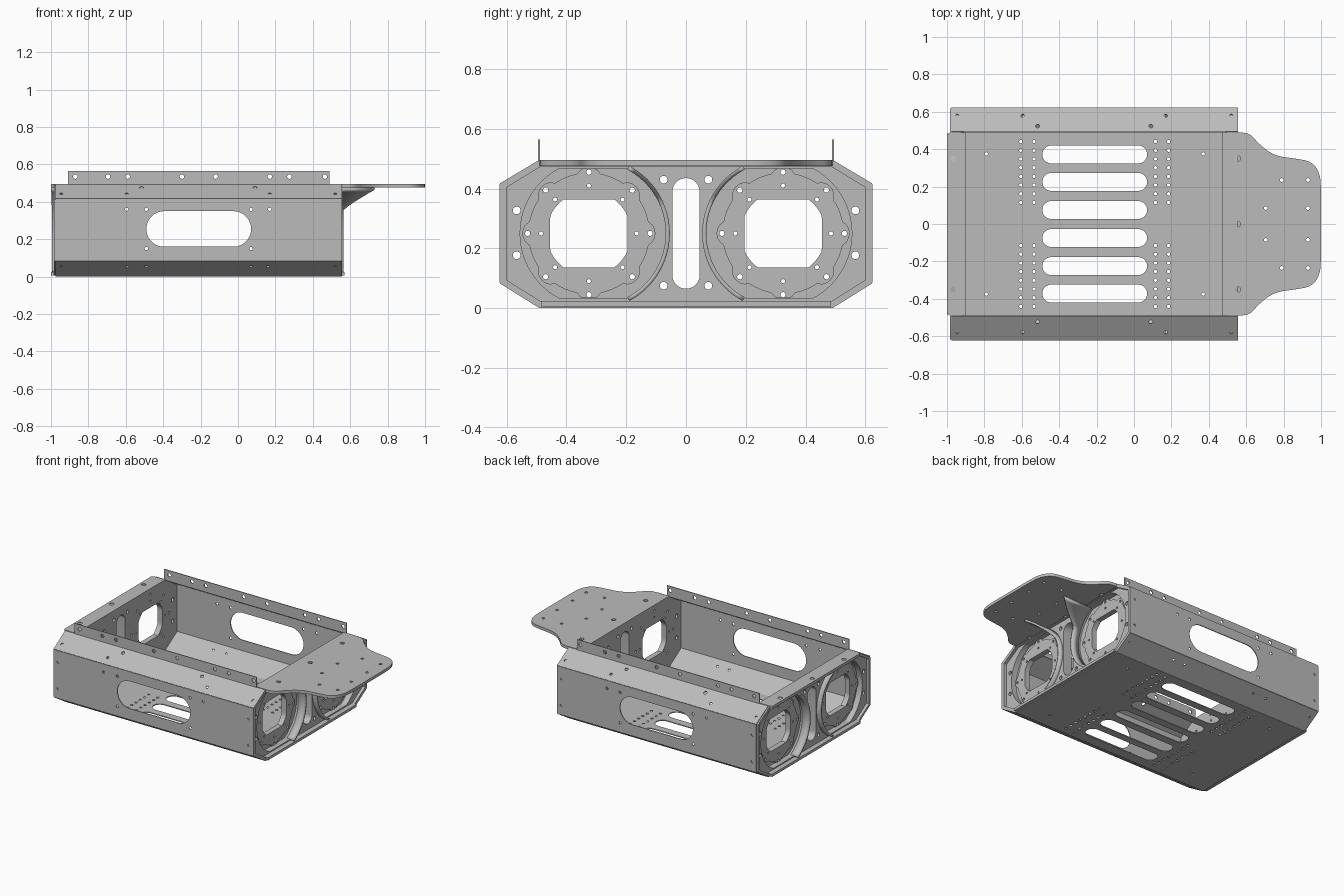
import bpy, bmesh
from math import sin, cos, pi, radians, sqrt
from mathutils import Vector, Matrix

cube = bpy.data.objects.get("Cube")
if cube:
    bpy.data.objects.remove(cube)

GREY = (0.5, 0.5, 0.5, 1)
metal = bpy.data.materials.new("grey metal")
metal.use_nodes = True
metal.diffuse_color = GREY
metal.node_tree.nodes["Principled BSDF"].inputs["Base Color"].default_value = GREY

X, Y, Z = Vector((1, 0, 0)), Vector((0, 1, 0)), Vector((0, 0, 1))
parts = []


def add_object(name, mesh):
    obj = bpy.data.objects.new(name, mesh)
    mesh.materials.clear()
    mesh.materials.append(metal)
    bpy.context.collection.objects.link(obj)
    parts.append(obj)
    return obj


def plate(name, outline, holes, origin, u, v, t):
    """Flat plate with holes, drawn in the u-v plane, centred on its thickness."""
    curve = bpy.data.curves.new(name, "CURVE")
    curve.dimensions, curve.fill_mode, curve.extrude = "2D", "BOTH", t / 2
    for loop in [outline] + holes:
        spline = curve.splines.new("POLY")
        spline.points.add(len(loop) - 1)
        for point, (a, b) in zip(spline.points, loop):
            point.co = (a, b, 0, 1)
        spline.use_cyclic_u = True
    helper = bpy.data.objects.new("helper", curve)
    bpy.context.collection.objects.link(helper)
    graph = bpy.context.evaluated_depsgraph_get()
    mesh = bpy.data.meshes.new_from_object(helper.evaluated_get(graph))
    bpy.data.objects.remove(helper)
    frame = Matrix((u, v, u.cross(v))).transposed().to_4x4()
    mesh.transform(Matrix.Translation(origin) @ frame)
    mesh.name = name
    return add_object(name, mesh)


def circle(cx, cy, r, n=16, ylim=9, zlim=9):
    """Circle, optionally cut flat at the sides and at the top and bottom."""
    pts = []
    for i in range(n):
        a = 2 * pi * (i + 0.5) / n
        pts.append((cx + max(-ylim, min(ylim, r * cos(a))),
                    cy + max(-zlim, min(zlim, r * sin(a)))))
    return pts


def slot(x0, x1, y0, y1, n=12):
    """Oblong with round ends along its longer direction."""
    r = min(x1 - x0, y1 - y0) / 2
    mx, my = (x1 - x0) / 2 - r, (y1 - y0) / 2 - r
    pts = []
    for i in range(4 * n):
        a = 2 * pi * (i + 0.5) / (4 * n)
        pts.append(((x0 + x1) / 2 + r * cos(a) + (mx if cos(a) > 0 else -mx),
                    (y0 + y1) / 2 + r * sin(a) + (my if sin(a) > 0 else -my)))
    return pts


def box_outline(x0, x1, y0, y1):
    return [(x0, y0), (x1, y0), (x1, y1), (x0, y1)]


def rounded(pts, passes=2):
    for _ in range(passes):
        new = [pts[0]]
        for (a, b), (c, d) in zip(pts, pts[1:]):
            new += [(0.75 * a + 0.25 * c, 0.75 * b + 0.25 * d),
                    (0.25 * a + 0.75 * c, 0.25 * b + 0.75 * d)]
        pts = new + [pts[-1]]
    return pts


# Folded sheet: floor with slots and a grid of bolt holes
LEFT, RIGHT, SHEET = -0.975, 0.555, 0.006
floor_holes = [slot(-0.49, 0.07, y - 0.048, y + 0.048)
               for y in (-0.372, -0.225, -0.075, 0.075, 0.225, 0.372)]
for side in (-1, 1):
    for x in (-0.605, -0.535, 0.115, 0.185):
        floor_holes += [circle(x, side * (0.115 + 0.0465 * i), 0.009, 10) for i in range(8)]
    floor_holes += [circle(x, side * 0.375, 0.009) for x in (-0.79, 0.37)]
plate("floor_sheet", box_outline(LEFT, RIGHT, -0.49, 0.49), floor_holes,
      Z * 0.003, X, Y, SHEET)

# Folded sheet: the four bends of each side wall
ends = (-0.945, 0.52)
wall_holes = [slot(-0.49, 0.07, 0.075, 0.265)]
wall_holes += [circle(x, z, 0.009) for x in ends for z in (0.065, 0.25)]
wall_holes += [circle(x, 0.275, 0.009) for x in (-0.595, -0.49, 0.07, 0.17)]
wall_holes += [circle(x, 0.065, 0.009) for x in (-0.49, 0.07)]
lower_holes = [circle(x, 0.1, 0.008) for x in ends + (-0.59, -0.49, 0.07, 0.16)]
upper_holes = [circle(x, 0.05, 0.009) for x in ends + (-0.595, 0.17)]
upper_holes += [circle(x, 0.115, 0.011) for x in (-0.515, 0.09)]
flange_holes = [circle(x, 0.043, 0.012) for x in
                (-0.87, -0.695, -0.59, -0.3, -0.12, 0.17, 0.275, 0.465)]
profile = [(0.49, 0.003), (0.621, 0.085), (0.621, 0.415), (0.492, 0.492), (0.492, 0.565)]
bends = [("lower_slope", lower_holes), ("side_wall", wall_holes),
         ("upper_slope", upper_holes), ("top_flange", flange_holes)]
for side, label in ((-1, "front"), (1, "back")):
    for (name, holes), a, b in zip(bends, profile, profile[1:]):
        start, end = Vector((0, side * a[0], a[1])), Vector((0, side * b[0], b[1]))
        x0, x1 = (-0.91, 0.49) if name == "top_flange" else (LEFT, RIGHT)
        plate(f"{label}_{name}", box_outline(x0, x1, 0, (end - start).length), holes,
              start, X, (end - start).normalized(), SHEET)


# End castings
MID_Z, MOTOR_Y, RECESS_Y, RECESS_R = 0.25, 0.325, 0.31, 0.245


def octagon(d):
    y, c = 0.618 - d, 0.49 - 0.283 * d
    lo, hi, a, b = 0.005 + d, 0.491 - d, 0.085 + 0.56 * d, 0.413 - 0.56 * d
    return [(-c, lo), (c, lo), (y, a), (y, b), (c, hi), (-c, hi), (-y, b), (-y, a)]


def bolt_holes(cy):
    holes = []
    for i in range(8):
        a = i * pi / 4
        holes.append(circle(cy + 0.205 * cos(a), MID_Z + 0.205 * sin(a), 0.009, 10))
        holes.append(circle(cy + 0.16 * cos(a), MID_Z + 0.16 * sin(a), 0.007, 10))
    return holes


def motor_opening(cy):
    return circle(cy, MID_Z, 0.142, 64, 0.13, 0.114)


def boss_outline(cy):
    pts = []
    for i in range(96):
        a = 2 * pi * i / 96
        r = 0.203 + 0.02 * max(0, cos(8 * a)) ** 0.7
        pts.append((cy + r * cos(a), MID_Z + max(-0.215, min(0.219, r * sin(a)))))
    return pts


def arc_rib(name, x_in, x_edge, out, side, flare):
    """Curved wall along the central web, flaring outwards under the shelf."""
    bm = bmesh.new()
    rows = []
    for i in range(25):
        a = radians(-62 + 124 * i / 24)
        y = side * (RECESS_Y - (RECESS_R + 0.004) * cos(a))
        z = MID_Z + (RECESS_R + 0.004) * sin(a)
        x = x_edge + out * flare * max(0, (z - 0.36) / 0.11) ** 1.15
        rows.append((bm.verts.new((x_in, y, z)), bm.verts.new((x, y, z))))
    for (a, b), (c, d) in zip(rows, rows[1:]):
        bm.faces.new((a, b, d, c))
    mesh = bpy.data.meshes.new(name)
    bm.to_mesh(mesh)
    bm.free()
    mod = add_object(name, mesh).modifiers.new("thickness", "SOLIDIFY")
    mod.thickness, mod.offset = 0.014, 0


slit = slot(-0.046, 0.046, 0.065, 0.435)
common = [slit] + [circle(s * y, z, 0.013) for s in (-1, 1)
                   for y, z in ((0.075, 0.43), (0.075, 0.075), (0.567, 0.327), (0.567, 0.177))]
recesses = [circle(s * RECESS_Y, MID_Z, RECESS_R, 96, 9, 0.218) for s in (-1, 1)]
motor_holes = common + [h for s in (-1, 1)
                        for h in [motor_opening(s * MOTOR_Y)] + bolt_holes(s * MOTOR_Y)]

for out, label, inner in ((1, "right", 0.47), (-1, "left", -0.9)):
    def layer(name, outline, holes, d0, d1):
        plate(f"{label}_{name}", outline, holes,
              X * (inner + out * (d0 + d1) / 2), Y, Z, d1 - d0)

    layer("motor_plate", octagon(0.001), motor_holes, 0, 0.025)
    layer("end_frame", octagon(0.001), common + recesses, 0.025, 0.065)
    layer("end_rim", octagon(0), [octagon(0.017)], 0.025, 0.085)
    for side, word in ((-1, "front"), (1, "back")):
        cy = side * MOTOR_Y
        layer(f"{word}_motor_boss", boss_outline(cy),
              [motor_opening(cy)] + bolt_holes(cy), 0.025, 0.037)
        arc_rib(f"{label}_{word}_rib", inner + out * 0.04, inner + out * 0.095,
                out, side, 0.165 if out > 0 else 0.004)
    # Lip along the lower edge
    x0, x1 = sorted((inner, inner + out * 0.1))
    plate(f"{label}_bottom_lip", box_outline(x0, x1, -0.485, 0.485), [],
          Z * 0.015, X, Y, 0.018)

# Top strip of the plain end
strip = [(-0.9, -0.488), (-0.985, -0.488), (-1, -0.475), (-1, 0.475), (-0.985, 0.488), (-0.9, 0.488)]
plate("left_top_strip", strip, [circle(-0.968, y, 0.015) for y in (-0.35, 0, 0.35)],
      Z * 0.485, X, Y, 0.02)

# Shelf with a waisted outline at the other end
half = rounded([(0.56, 0.49), (0.62, 0.485), (0.67, 0.425), (0.75, 0.365), (0.86, 0.35),
                (0.95, 0.335), (0.995, 0.27), (1, 0.18), (1, 0.05)])
shelf = [(0.47, 0.488)] + half + [(x, -y) for x, y in reversed(half)] + [(0.47, -0.488)]
shelf_holes = [circle(0.555, y, 0.015) for y in (-0.35, 0, 0.35)]
shelf_holes += [circle(x, s * y, 0.01) for s in (-1, 1) for x, y in
                ((0.79, 0.235), (0.93, 0.235), (0.705, 0.085), (0.93, 0.085))]
plate("shelf", shelf, shelf_holes, Z * 0.486, X, Y, 0.02)

# Smooth the round edges, keep the folds sharp
bpy.ops.object.select_all(action="DESELECT")
for obj in parts:
    obj.select_set(True)
bpy.context.view_layer.objects.active = parts[0]
bpy.ops.object.shade_smooth_by_angle(angle=radians(38))
